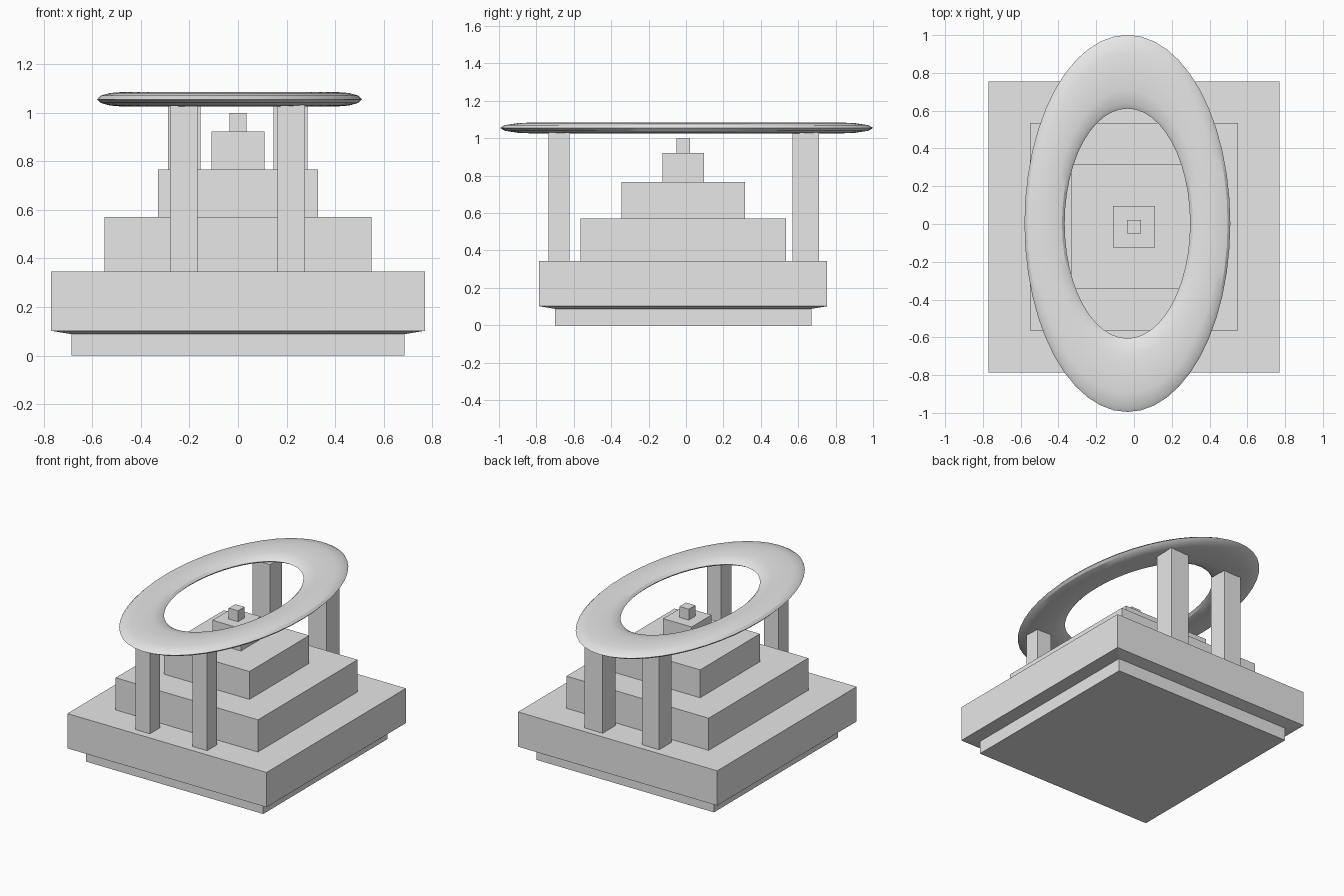
import bpy, bmesh, math

if "Cube" in bpy.data.objects:
    bpy.data.objects.remove(bpy.data.objects["Cube"])

CY = -0.015  # shared centre line of the stepped base

stone = bpy.data.materials.new("plain_grey")
stone.diffuse_color = (0.8, 0.8, 0.8, 1)
stone.use_nodes = True
stone.node_tree.nodes["Principled BSDF"].inputs["Base Color"].default_value = stone.diffuse_color


def finish(name, bm):
    bmesh.ops.recalc_face_normals(bm, faces=bm.faces[:])
    mesh = bpy.data.meshes.new(name)
    bm.to_mesh(mesh)
    bm.free()
    mesh.materials.append(stone)
    obj = bpy.data.objects.new(name, mesh)
    bpy.context.collection.objects.link(obj)
    return obj


def square_loft(name, x, y, profile):
    """Stack square sections given as (half width, height) and cap the ends."""
    bm = bmesh.new()
    rings = [[bm.verts.new((x + sx * h, y + sy * h, z))
              for sx, sy in ((-1, -1), (1, -1), (1, 1), (-1, 1))]
             for h, z in profile]
    for a, b in zip(rings, rings[1:]):
        for i in range(4):
            j = (i + 1) % 4
            bm.faces.new((a[i], a[j], b[j], b[i]))
    bm.faces.new(rings[0][::-1])
    bm.faces.new(rings[-1])
    return finish(name, bm)


# Base slab with its narrower foot and sloped underside
square_loft("base", 0, CY, [(0.686, 0), (0.686, 0.088), (0.77, 0.102), (0.77, 0.345)])

# Shrinking tiers and the small cap block
tiers = [("lower_tier", 0.55, 0.345, 0.57), ("middle_tier", 0.33, 0.57, 0.765),
         ("upper_tier", 0.11, 0.765, 0.922), ("cap_block", 0.036, 0.922, 0.998)]
for name, half, z0, z1 in tiers:
    square_loft(name, 0, CY, [(half, z0), (half, z1)])

# Four pillars, the back pair a little thicker
pillars = [("front_left_pillar", -0.223, -0.678, 0.056),
           ("front_right_pillar", 0.219, -0.678, 0.056),
           ("back_left_pillar", -0.221, 0.64, 0.067),
           ("back_right_pillar", 0.217, 0.64, 0.07)]
for name, x, y, half in pillars:
    square_loft(name, x, y, [(half, 0.345), (half, 1.032)])

# Flattened oval ring resting on the pillars
bpy.ops.mesh.primitive_torus_add(major_radius=0.803, minor_radius=0.195,
                                 major_segments=48, minor_segments=12,
                                 location=(-0.035, 0.003, 1.055))
ring = bpy.context.object
ring.name = "oval_ring"
ring.scale = (0.546, 1, 0.03 / 0.195)
bpy.ops.object.transform_apply(location=False, rotation=False, scale=True)
bpy.ops.object.shade_smooth_by_angle(angle=math.radians(30))
ring.data.materials.append(stone)
